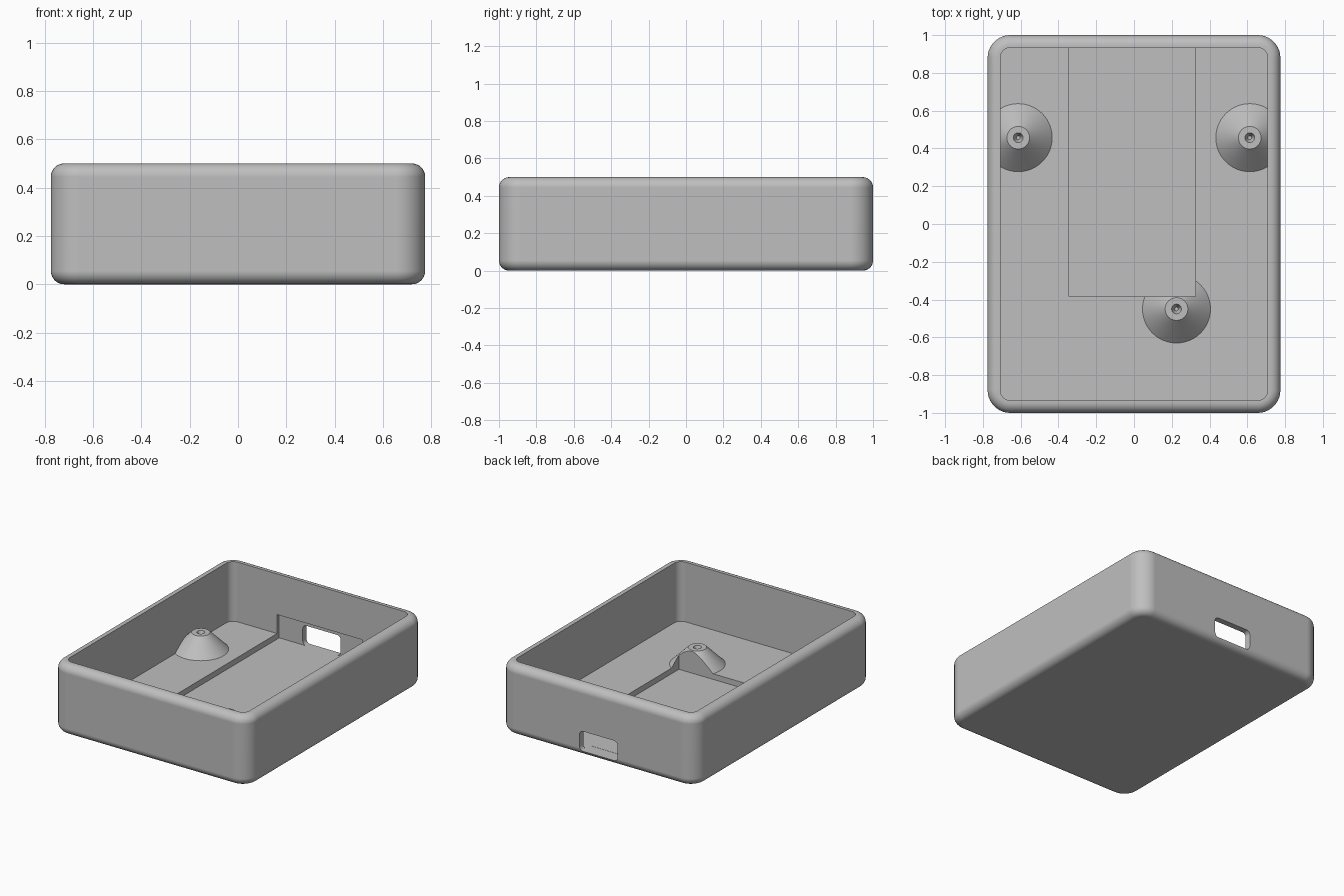
import bpy, bmesh, math
from mathutils import Matrix

if "Cube" in bpy.data.objects:
    bpy.data.objects.remove(bpy.data.objects["Cube"], do_unlink=True)

grey = bpy.data.materials.new("plain_grey")
grey.use_nodes = True
COLOUR = (0.52, 0.52, 0.52, 1)
grey.diffuse_color = COLOUR
grey.node_tree.nodes["Principled BSDF"].inputs["Base Color"].default_value = COLOUR

HX, HY, H = 0.775, 1.0, 0.5          # outer half sizes and height
WALL, FLOOR = 0.067, 0.075
CORNER, FILLET = 0.12, 0.055


def rounded_rect(hx, hy, r, steps=10):
    """Corner-rounded rectangle, counter-clockwise."""
    pts = []
    for q, (sx, sy) in enumerate([(1, 1), (-1, 1), (-1, -1), (1, -1)]):
        for i in range(steps + 1):
            a = (q + i / steps) * math.pi / 2
            pts.append((sx * (hx - r) + r * math.cos(a),
                        sy * (hy - r) + r * math.sin(a)))
    return pts


def loft(name, rings):
    """Skin a list of equal-length point rings and cap both ends."""
    bm = bmesh.new()
    loops = [[bm.verts.new(p) for p in ring] for ring in rings]
    n = len(loops[0])
    for a, b in zip(loops, loops[1:]):
        for i in range(n):
            j = (i + 1) % n
            bm.faces.new((a[i], a[j], b[j], b[i]))
    bm.faces.new(loops[0][::-1])
    bm.faces.new(loops[-1])
    bmesh.ops.recalc_face_normals(bm, faces=bm.faces[:])
    mesh = bpy.data.meshes.new(name)
    bm.to_mesh(mesh)
    bm.free()
    mesh.materials.append(grey)
    obj = bpy.data.objects.new(name, mesh)
    bpy.context.collection.objects.link(obj)
    return obj


def block(name, x0, x1, y0, y1, z0, z1):
    base = [(x0, y0), (x1, y0), (x1, y1), (x0, y1)]
    return loft(name, [[(x, y, z) for x, y in base] for z in (z0, z1)])


def combine(obj, other, operation):
    mod = obj.modifiers.new(operation, "BOOLEAN")
    mod.operation, mod.object, mod.solver = operation, other, "EXACT"
    bpy.context.view_layer.objects.active = obj
    bpy.ops.object.modifier_apply(modifier=mod.name)
    bpy.data.objects.remove(other, do_unlink=True)


# Open tray: (inset, height) profile swept round the outline
STEPS = 8
arc = [i / STEPS * math.pi / 2 for i in range(STEPS + 1)]
profile = [(FILLET * (1 - math.sin(a)), FILLET * (1 - math.cos(a))) for a in arc]
profile += [(d, H - z) for d, z in reversed(profile)]
profile += [(WALL, H), (WALL, FLOOR)]
tray = loft("tray", [[(x, y, z) for x, y in rounded_rect(HX - d, HY - d, CORNER - d)]
                     for d, z in profile])

# Conical screw posts with a countersunk top, trimmed by the side walls
POST = [(0.18, 0.065), (0.18, 0.075), (0.06, 0.195), (0.026, 0.195), (0.01, 0.15)]
SEG = 64
for px, py in [(-0.613, 0.457), (0.613, 0.457), (0.225, -0.45)]:
    post = loft("post", [[(px + r * math.cos(2 * math.pi * i / SEG),
                           py + r * math.sin(2 * math.pi * i / SEG), z)
                          for i in range(SEG)] for r, z in POST])
    combine(post, block("trim", -0.735, 0.735, -0.96, 0.96, 0, H), "INTERSECT")
    combine(tray, post, "UNION")

# Board channel in the floor, running into the back wall
combine(tray, block("channel", -0.345, 0.325, -0.385, 0.957, 0.035, 0.21), "DIFFERENCE")

# Rounded port opening through the back wall
port = loft("port", [[(x - 0.01, y, z + 0.106) for x, z in rounded_rect(0.15, 0.072, 0.03, 6)]
                     for y in (0.9, 1.1)])
combine(tray, port, "DIFFERENCE")

# Smooth fillets while keeping flat faces and crisp edges
bpy.ops.object.select_all(action="DESELECT")
tray.select_set(True)
bpy.context.view_layer.objects.active = tray
bpy.ops.object.shade_smooth_by_angle(angle=math.radians(30))
weighted = tray.modifiers.new("even_normals", "WEIGHTED_NORMAL")
weighted.keep_sharp = True
